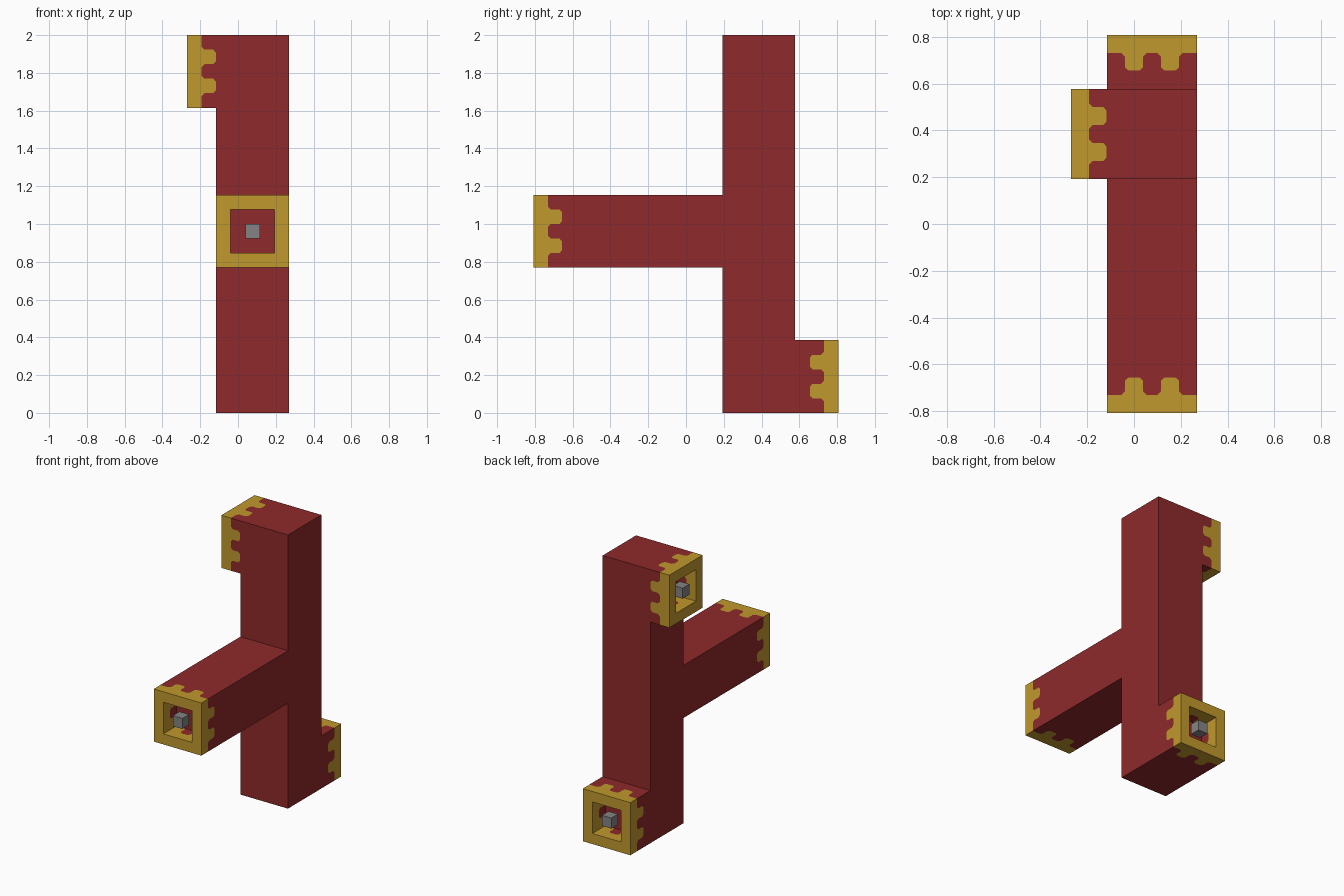
import bpy
import bmesh
from mathutils import Vector, Matrix

if "Cube" in bpy.data.objects:
    bpy.data.objects.remove(bpy.data.objects["Cube"], do_unlink=True)

U = 1 / 13  # one module; the column is 26 modules tall


def material(name, rgb):
    m = bpy.data.materials.new(name)
    m.use_nodes = True
    m.diffuse_color = (*rgb, 1)
    m.node_tree.nodes["Principled BSDF"].inputs["Base Color"].default_value = (*rgb, 1)
    return m


RED = material("dark red", (0.275, 0.023, 0.024))
GOLD = material("gold", (0.53, 0.32, 0.026))
GREY = material("grey metal", (0.23, 0.23, 0.23))


def finish(name, bm, materials):
    mesh = bpy.data.meshes.new(name)
    bm.to_mesh(mesh)
    bm.free()
    for m in materials:
        mesh.materials.append(m)
    obj = bpy.data.objects.new(name, mesh)
    bpy.context.collection.objects.link(obj)
    return obj


def box(name, centre, size, mat):
    bm = bmesh.new()
    bmesh.ops.create_cube(bm, size=1)
    bm.transform(Matrix.Translation(Vector(centre) * U) @ Matrix.Diagonal((*[s * U for s in size], 1)))
    return finish(name, bm, [mat])


# Toothed border between the gold collar and the red tube: (across, depth)
TOOTH = [(-.7, 1), (-.5, 1.2), (-.5, 1.8), (-.3, 1.97), (.3, 1.97), (.5, 1.8), (.5, 1.2), (.7, 1)]
OUTER = [(-2.5, 1)] + [(c + x, t) for c in (-1, 1) for x, t in TOOTH] + [(2.5, 1)]
INNER = OUTER[3:-3]


def tube(name, mouth, inward, length):
    """Square tube with a toothed gold collar and a recessed socket."""
    bm = bmesh.new()
    o, d = Vector(mouth), Vector(inward)
    up = Vector((0, 0, 1))

    def face(points, normal, mat):
        f = bm.faces.new([bm.verts.new(p * U) for p in points])
        f.normal_update()
        if f.normal.dot(normal) < 0:
            f.normal_flip()
        f.material_index = mat

    for k in range(4):
        r = Matrix.Rotation(k * 1.5707963268, 3, d) @ up
        s = d.cross(r)

        def at(radius, x, t):
            return o + r * radius + s * x + d * t

        # Outer wall and socket wall, each split along the teeth
        for h, border, end, normal in ((2.5, OUTER, length, r), (1.5, INNER, 2, -r)):
            edge = [at(h, x, t) for x, t in border]
            face([at(h, -h, 0)] + edge + [at(h, h, 0)], normal, 1)
            face([at(h, -h, end)] + edge + [at(h, h, end)], normal, 0)
        # Mouth rim
        face([at(2.5, -2.5, 0), at(2.5, 2.5, 0), at(1.5, 1.5, 0), at(1.5, -1.5, 0)], -d, 1)
    # Socket floor (the column itself closes the shortest tube)
    if length > 2:
        s = d.cross(up)
        face([o + d * 2 + (s * a + up * b) * 1.5 for a, b in ((-1, -1), (1, -1), (1, 1), (-1, 1))], -d, 0)
    bmesh.ops.remove_doubles(bm, verts=bm.verts, dist=1e-5)
    finish(name, bm, [RED, GOLD])
    # Contact block in the middle of the socket
    box(name + "_contact", o + d * 0.5, (1, 1, 1), GREY)


box("column", (1, 5, 13), (5, 5, 26), RED)
tube("front_arm", (1, -10.5, 12.5), (0, 1, 0), 13)
tube("back_foot", (1, 10.5, 2.5), (0, -1, 0), 3)
tube("right_top_stub", (-3.5, 5, 23.5), (1, 0, 0), 2)
